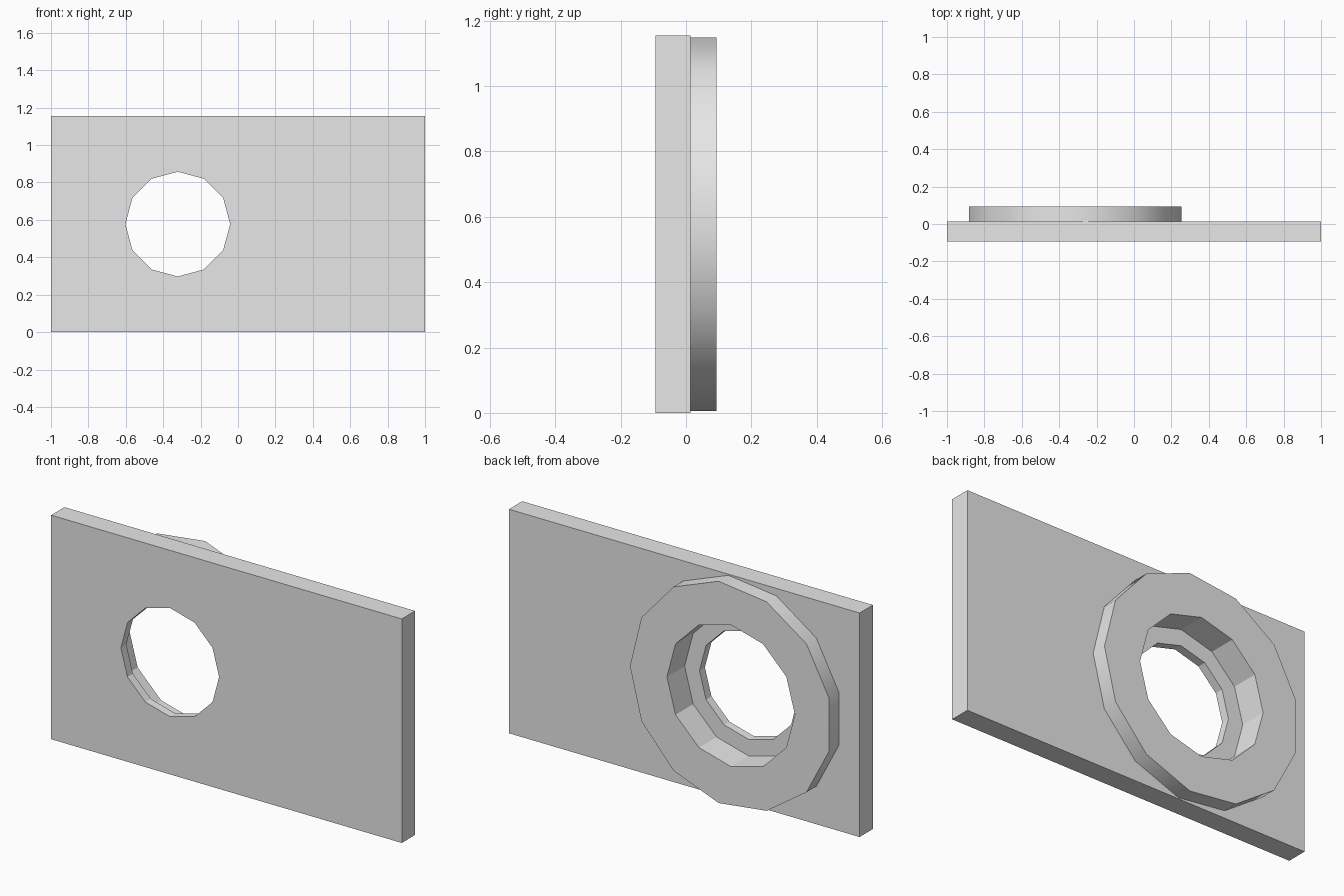
import bpy, bmesh
from math import sin, cos, tau, radians
from mathutils import Vector

if "Cube" in bpy.data.objects:
    bpy.data.objects.remove(bpy.data.objects["Cube"], do_unlink=True)

grey = bpy.data.materials.new("light_grey")
grey.use_nodes = True
grey.diffuse_color = (0.8, 0.8, 0.8, 1)
grey.node_tree.nodes["Principled BSDF"].inputs["Base Color"].default_value = (0.8, 0.8, 0.8, 1)

FRONT, PLATE_BACK, LEDGE, RING_BACK = -0.094, 0.014, -0.05, 0.094
HEIGHT = 1.155
HOLE_X, HOLE_Z = -0.322, HEIGHT / 2


def prism(name, outline, y0, y1):
    """Extrude an x-z outline along y."""
    bm = bmesh.new()
    face = bm.faces.new([bm.verts.new((x, y0, z)) for x, z in outline])
    ext = bmesh.ops.extrude_face_region(bm, geom=[face])
    moved = [v for v in ext["geom"] if isinstance(v, bmesh.types.BMVert)]
    bmesh.ops.translate(bm, verts=moved, vec=Vector((0, y1 - y0, 0)))
    bmesh.ops.recalc_face_normals(bm, faces=bm.faces[:])
    mesh = bpy.data.meshes.new(name)
    bm.to_mesh(mesh)
    bm.free()
    mesh.materials.append(grey)
    obj = bpy.data.objects.new(name, mesh)
    bpy.context.collection.objects.link(obj)
    return obj


def polygon(radius, sides):
    return [(HOLE_X + radius * cos(tau * i / sides), HOLE_Z + radius * sin(tau * i / sides))
            for i in range(sides)]


# Plate and the raised ring on its back
plate = prism("plate", [(-1, 0), (1, 0), (1, HEIGHT), (-1, HEIGHT)], FRONT, PLATE_BACK)
ring = prism("back_ring", polygon(0.576, 13), PLATE_BACK, RING_BACK)

# Through hole and wider counterbore
hole = prism("hole_cutter", polygon(0.28, 12), -0.3, 0.3)
bore = prism("counterbore_cutter", polygon(0.365, 12), LEDGE, 0.3)

for obj, cutters in ((plate, (bore, hole)), (ring, (bore,))):
    bpy.ops.object.select_all(action="DESELECT")
    obj.select_set(True)
    bpy.context.view_layer.objects.active = obj
    for cutter in cutters:
        mod = obj.modifiers.new("cut", "BOOLEAN")
        mod.operation = "DIFFERENCE"
        mod.solver = "EXACT"
        mod.object = cutter
        bpy.ops.object.modifier_apply(modifier=mod.name)
    # Rounds the ring's outside while the bores stay faceted
    bpy.ops.object.shade_smooth_by_angle(angle=radians(29))

for cutter in (hole, bore):
    bpy.data.objects.remove(cutter, do_unlink=True)
